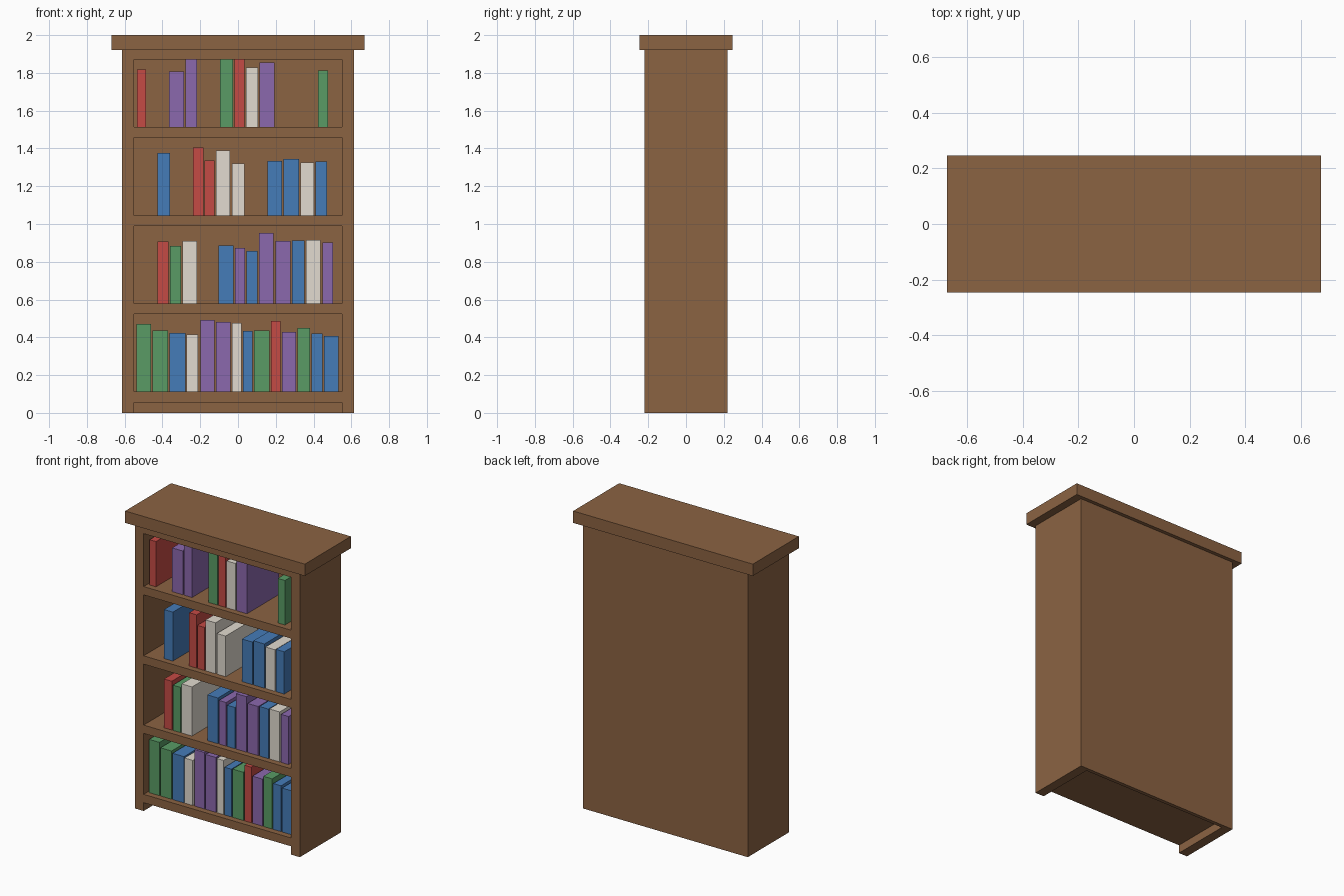
import bpy

if "Cube" in bpy.data.objects:
    bpy.data.objects.remove(bpy.data.objects["Cube"])

HALF_W, HALF_D, SIDE_T = 0.615, 0.22, 0.065
INNER = HALF_W - SIDE_T
CAP_Z = 1.92
SHELF_T = 0.056
BACK_T = 0.025
BOOK_FRONT, BOOK_BACK = -0.18, 0.16


def material(name, rgb):
    mat = bpy.data.materials.new(name)
    mat.diffuse_color = (*rgb, 1)
    mat.use_nodes = True
    mat.node_tree.nodes["Principled BSDF"].inputs["Base Color"].default_value = mat.diffuse_color
    return mat


WOOD = material("wood", (0.26, 0.125, 0.055))
COVERS = {
    "r": material("red_cover", (0.56, 0.07, 0.06)),
    "g": material("green_cover", (0.10, 0.33, 0.13)),
    "b": material("blue_cover", (0.06, 0.20, 0.48)),
    "p": material("purple_cover", (0.26, 0.14, 0.42)),
    "w": material("cream_cover", (0.76, 0.71, 0.63)),
}


def box(name, lo, hi, mat):
    bpy.ops.mesh.primitive_cube_add(
        size=1, location=[(a + b) / 2 for a, b in zip(lo, hi)])
    ob = bpy.context.object
    ob.name = name
    ob.scale = [b - a for a, b in zip(lo, hi)]
    bpy.ops.object.transform_apply(location=False, rotation=False, scale=True)
    ob.data.materials.append(mat)
    return ob


# Case: two sides, back panel and overhanging top board
box("left_side", (-HALF_W, -HALF_D, 0), (-INNER, HALF_D, CAP_Z), WOOD)
box("right_side", (INNER, -HALF_D, 0), (HALF_W, HALF_D, CAP_Z), WOOD)
box("back_panel", (-INNER, HALF_D - BACK_T, 0), (INNER, HALF_D, CAP_Z), WOOD)
box("top_board", (-0.67, -0.245, CAP_Z), (0.67, 0.245, 2.0), WOOD)
box("top_rail", (-INNER, -HALF_D, 1.87), (INNER, HALF_D - BACK_T, CAP_Z), WOOD)

# Books on each shelf, bottom to top: cover, left edge, thickness, height
ROWS = [
    [("g", -.537, .077, .359), ("g", -.452, .082, .325), ("b", -.362, .085, .312),
     ("w", -.272, .060, .304), ("p", -.198, .074, .381), ("p", -.116, .077, .370),
     ("w", -.032, .050, .365), ("b", .026, .050, .322), ("g", .085, .082, .325),
     ("r", .175, .050, .375), ("p", .233, .074, .317), ("g", .315, .066, .338),
     ("b", .389, .058, .309), ("b", .455, .077, .296)],
    [("r", -.426, .058, .329), ("g", -.360, .058, .305), ("w", -.294, .077, .331),
     ("b", -.103, .079, .308), ("p", -.016, .053, .294), ("b", .045, .058, .278),
     ("p", .111, .077, .374), ("p", .198, .079, .331), ("b", .286, .066, .334),
     ("w", .360, .077, .337), ("p", .447, .056, .324)],
    [("b", -.426, .066, .330), ("r", -.238, .055, .359), ("r", -.177, .053, .290),
     ("w", -.116, .074, .343), ("w", -.032, .066, .274), ("b", .156, .077, .287),
     ("b", .241, .082, .298), ("w", .331, .071, .280), ("b", .410, .061, .285)],
    [("r", -.534, .048, .305), ("p", -.365, .079, .295), ("p", -.278, .061, .358),
     ("g", -.095, .069, .358), ("r", -.019, .053, .358), ("w", .042, .064, .316),
     ("p", .114, .079, .342), ("g", .423, .053, .300)],
]

# Shelves, evenly spaced, each with its row of books
for i, row in enumerate(ROWS):
    z = 0.112 + i * 0.467
    box(f"shelf_{i + 1}", (-INNER, -HALF_D, z - SHELF_T),
        (INNER, HALF_D - BACK_T, z), WOOD)
    for j, (cover, x, thick, height) in enumerate(row):
        box(f"book_{i + 1}_{j + 1}", (x, BOOK_FRONT, z),
            (x + thick, BOOK_BACK, z + height), COVERS[cover])
